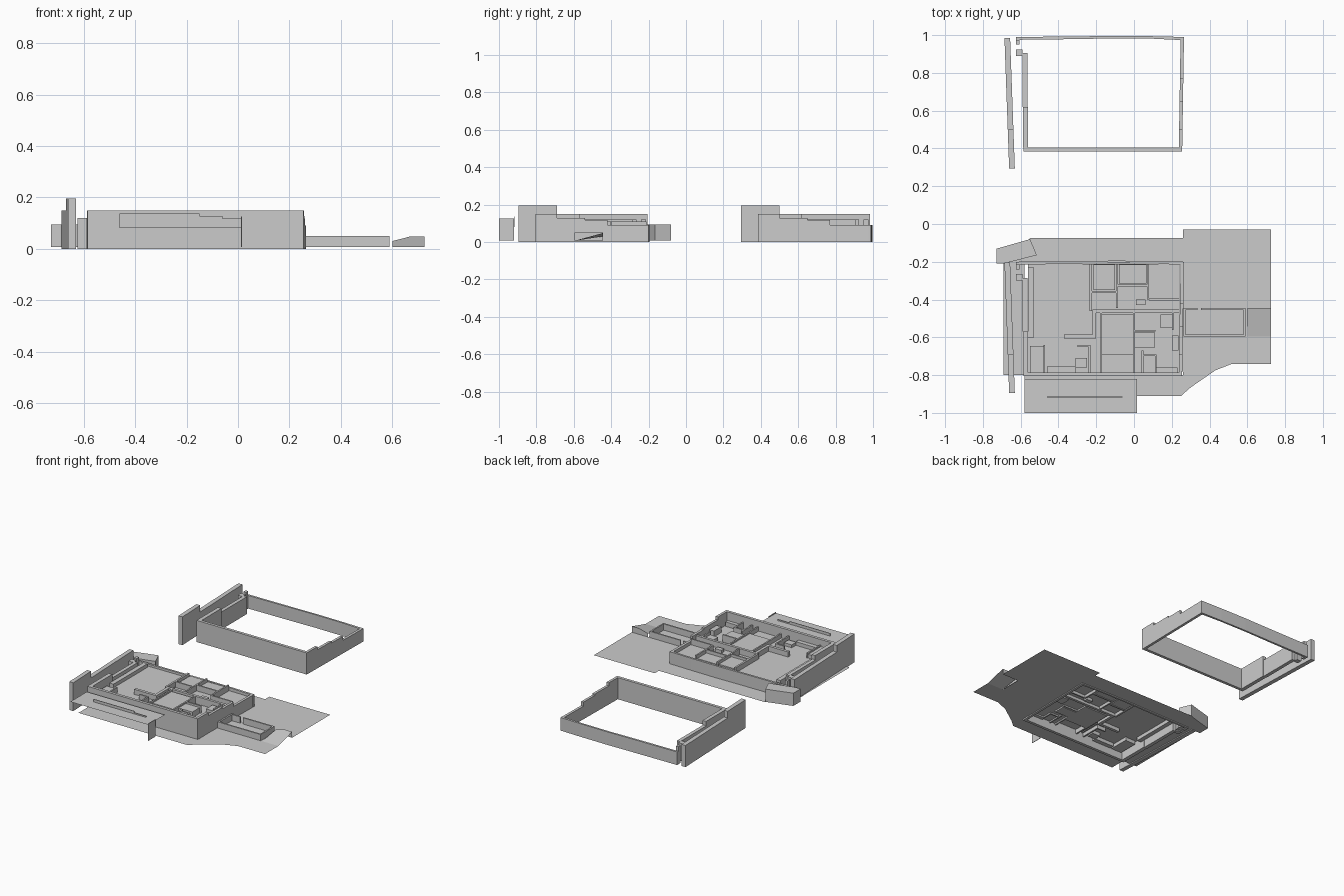
import bpy, bmesh
from mathutils import Vector


def prism(name, pts, z0, z1):
    """Closed outline in plan, extruded from z0 to z1."""
    bm = bmesh.new()
    f = bm.faces.new([bm.verts.new((x, y, z0)) for x, y in pts])
    r = bmesh.ops.extrude_face_region(bm, geom=[f])
    bmesh.ops.translate(bm, vec=(0, 0, z1 - z0),
                        verts=[v for v in r["geom"] if isinstance(v, bmesh.types.BMVert)])
    bmesh.ops.recalc_face_normals(bm, faces=bm.faces)
    return finish(name, bm)


def sheet(name, pts):
    """Single flat face from 3D points."""
    bm = bmesh.new()
    bm.faces.new([bm.verts.new(p) for p in pts])
    return finish(name, bm)


def finish(name, bm):
    me = bpy.data.meshes.new(name)
    bm.to_mesh(me)
    bm.free()
    ob = bpy.data.objects.new(name, me)
    bpy.context.collection.objects.link(ob)
    return ob


def box(name, x0, x1, y0, y1, z0, z1):
    return prism(name, [(x0, y0), (x1, y0), (x1, y1), (x0, y1)], z0, z1)


# Outer shell of the building, used once empty and once furnished
def shell(prefix, d):
    box(prefix + "front_wall", -.585, .255, .385 + d, .405 + d, 0, .149)
    xr = lambda y: .255 + (y - .385) * .016
    for y0, y1, h in [(.405, .5, .149), (.5, .65, .128), (.65, .77, .118), (.77, .975, .09)]:
        prism(prefix + "right_wall", [(xr(y0) - .018, y0 + d), (xr(y0), y0 + d),
                                      (xr(y1), y1 + d), (xr(y1) - .018, y1 + d)], 0, h)
    prism(prefix + "back_wall", [(-.625, .975 + d), (-.3, .979 + d), (-.1, .983 + d), (.1, .981 + d),
                                 (.265, .973 + d), (.265, .99 + d), (.1, .994 + d), (-.1, .996 + d),
                                 (-.3, .993 + d), (-.625, .99 + d)], 0, .09)
    box(prefix + "left_wall_front", -.587, -.56, .405 + d, .62 + d, 0, .149)
    box(prefix + "left_wall_rear", -.59, -.565, .62 + d, .905 + d, 0, .12)
    box(prefix + "gate_post_front", -.625, -.59, .89 + d, .925 + d, 0, .12)
    box(prefix + "gate_post_rear", -.625, -.605, .95 + d, .975 + d, 0, .12)
    # slanted boundary wall with a taller front end
    xl = lambda y: -.661 - (y - .295) * .036
    for y0, y1, h in [(.295, .5, .195), (.5, .985, .149)]:
        prism(prefix + "boundary_wall", [(xl(y0), y0 + d), (xl(y0) + .03, y0 + d),
                                         (xl(y1) + .03, y1 + d), (xl(y1), y1 + d)], 0, h)


shell("empty_", 0)
shell("furnished_", -1.19)

# Ground sheets around the building and the yard on the right
G = .007
for pts in (
    [(-.69, -.21), (-.69, -.8), (-.58, -.8), (-.58, -.21)],
    [(-.69, -.21), (-.55, -.075), (.26, -.075), (.26, -.21)],
    [(-.58, -.8), (-.58, -.91), (.25, -.91), (.26, -.9), (.26, -.8)],
    [(.255, -.445), (.725, -.445), (.725, -.03), (.26, -.03)],
    [(.255, -.595), (.6, -.595), (.6, -.445), (.255, -.445)],
    [(.26, -.9), (.3, -.865), (.43, -.775), (.52, -.74), (.725, -.74), (.725, -.595), (.255, -.595)],
):
    sheet("ground", [(x, y, G) for x, y in pts])

# Yard ramp
sheet("ramp", [(.6, -.595, G), (.725, -.595, G), (.725, -.445, .048), (.67, -.445, .048), (.6, -.445, .03)])
sheet("ramp_back", [(.6, -.445, G), (.725, -.445, G), (.725, -.445, .048), (.67, -.445, .048), (.6, -.445, .03)])

# Low annex on the right, with a door gap
for x0, x1, y0, y1 in [(.262, .59, -.595, -.585), (.58, .59, -.585, -.455), (.262, .272, -.585, -.455),
                       (.262, .335, -.455, -.445), (.355, .59, -.455, -.445)]:
    box("annex_wall", x0, x1, y0, y1, G, .05)

# Skewed rear outbuilding
prism("outbuilding", [(-.725, -.13), (-.69, -.21), (-.515, -.165), (-.55, -.08)], G, .095)
box("outbuilding_corner", -.728, -.69, -.21, -.13, G, .095)

# Raised front terrace with stepped parapet and end panel
sheet("terrace", [(-.58, -1, .118), (.015, -1, .118), (.015, -.82, .118), (-.58, -.82, .118)])
for x0, x1, h in [(-.46, -.15, .137), (-.15, -.06, .127), (-.06, .015, .118)]:
    box("terrace_parapet", x0, x1, -.918, -.914, .08, h)
box("terrace_end_panel", .012, .015, -1, -.92, G, .125)

# Interior floors at different levels
for x0, x1, y0, y1, z in [
    (-.56, -.22, -.785, -.212, .075), (-.22, .24, -.46, -.212, .07),
    (-.22, 0, -.785, -.46, .08), (0, .24, -.785, -.46, .06),
]:
    sheet("floor", [(x0, y0, z), (x1, y0, z), (x1, y1, z), (x0, y1, z)])

# Interior partition walls: x0, x1, y0, y1
for w in [(-.235, -.222, -.46, -.212), (-.095, -.085, -.445, -.212), (-.222, -.095, -.365, -.355),
          (-.085, .075, -.33, -.32), (.07, .08, -.4, -.212), (-.22, .24, -.47, -.452),
          (-.22, -.2, -.6, -.47), (-.18, -.17, -.785, -.47), (-.005, .005, -.785, -.47),
          (.005, .115, -.57, -.56), (.2, .21, -.56, -.47), (.04, .05, -.785, -.67),
          (.05, .12, -.7, -.69), (.11, .12, -.785, -.7), (-.37, -.2, -.605, -.585),
          (-.24, -.23, -.785, -.64), (-.48, -.47, -.785, -.64), (-.3, -.23, -.65, -.64),
          (.08, .24, -.405, -.395)]:
    box("partition_wall", *w, .05, .11)

# Furniture and counters: x0, x1, y0, y1, height
for *w, h in [(-.55, -.48, -.785, -.645, .1), (.005, .11, -.655, -.575, .1), (-.17, -.005, -.69, -.48, .1),
              (-.215, -.1, -.35, -.215, .095), (-.08, .065, -.315, -.215, .09), (.14, .2, -.55, -.48, .09),
              (.12, .23, -.785, -.76, .09), (.2, .235, -.67, -.59, .1), (.01, .06, -.43, -.4, .09),
              (-.46, -.31, -.785, -.755, .1), (-.31, -.25, -.76, -.71, .095), (-.56, -.53, -.6, -.23, .1)]:
    box("counter", *w, .05, h)
